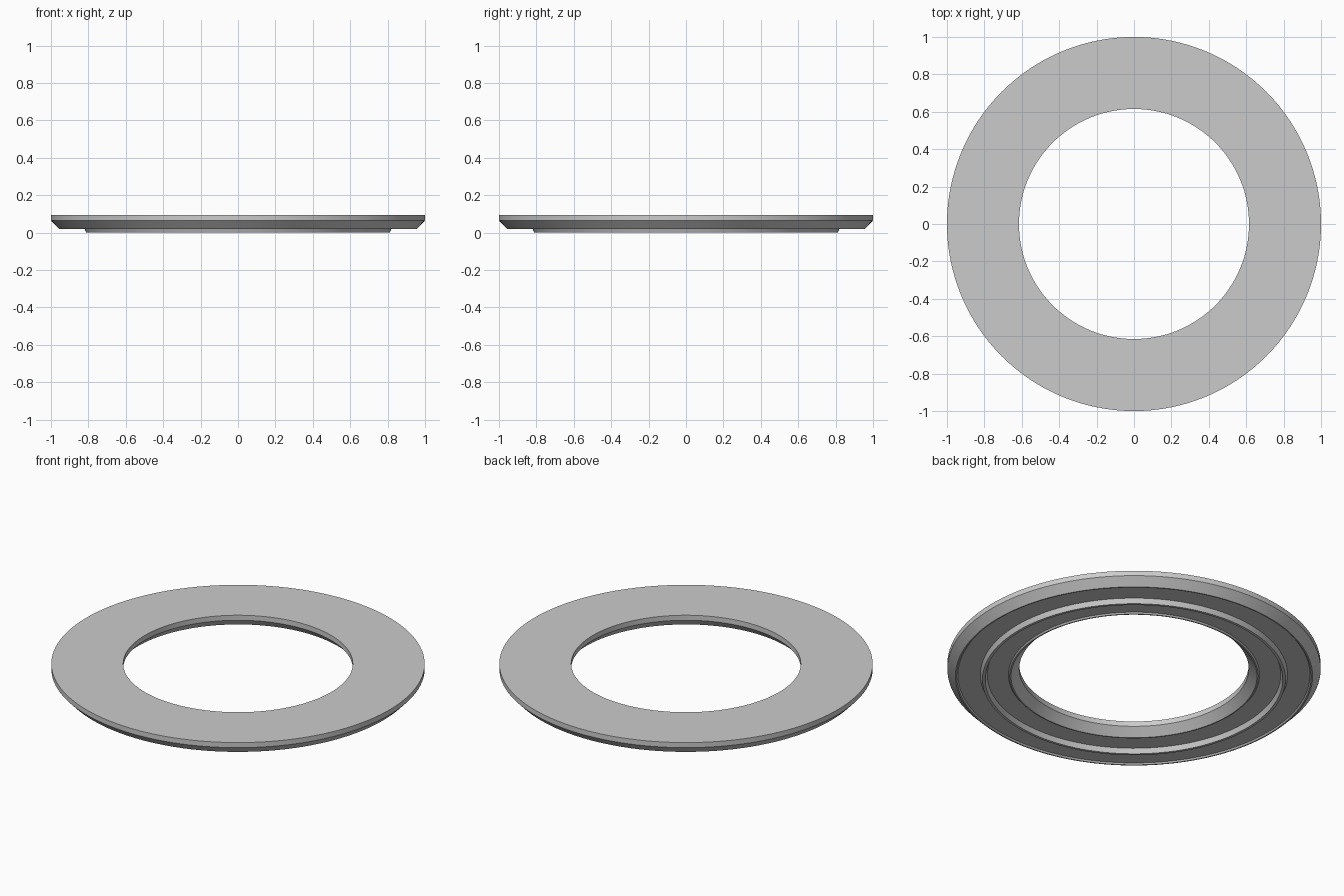
import bpy
import bmesh
import math

cube = bpy.data.objects.get("Cube")
if cube:
    bpy.data.objects.remove(cube, do_unlink=True)

SEGMENTS = 128

# Plain light grey finish
grey = bpy.data.materials.new("light_grey")
grey.use_nodes = True
colour = (0.6, 0.6, 0.6, 1)
grey.diffuse_color = colour
grey.node_tree.nodes["Principled BSDF"].inputs["Base Color"].default_value = colour


def lathe(name, profile, material):
    """Turn a closed (radius, height) profile around the z axis."""
    mesh = bpy.data.meshes.new(name)
    bm = bmesh.new()
    verts = [bm.verts.new((r, 0, z)) for r, z in profile]
    edges = [bm.edges.new((a, b)) for a, b in zip(verts, verts[1:] + verts[:1])]
    bmesh.ops.spin(bm, geom=verts + edges, cent=(0, 0, 0), axis=(0, 0, 1),
                   angle=math.tau, steps=SEGMENTS, use_merge=True)
    bmesh.ops.remove_doubles(bm, verts=bm.verts, dist=1e-5)
    bmesh.ops.recalc_face_normals(bm, faces=bm.faces)
    bm.to_mesh(mesh)
    bm.free()
    obj = bpy.data.objects.new(name, mesh)
    bpy.context.collection.objects.link(obj)
    mesh.materials.append(material)
    bpy.ops.object.select_all(action="DESELECT")
    obj.select_set(True)
    bpy.context.view_layer.objects.active = obj
    bpy.ops.object.shade_smooth_by_angle(angle=math.radians(20))
    return obj


# Flat ring: chamfered rims, shallow recess and a narrow rib underneath
TOP, CHAMFER, RIM, FLOOR = 0.095, 0.065, 0.02, 0.028
ring_profile = [
    (0.615, TOP), (1.0, TOP), (1.0, CHAMFER),
    (0.957, RIM), (0.95, RIM), (0.943, FLOOR),
    (0.823, FLOOR), (0.812, 0), (0.797, 0), (0.786, FLOOR),
    (0.673, FLOOR), (0.666, RIM), (0.659, RIM),
    (0.615, CHAMFER),
]
lathe("flanged_ring", ring_profile, grey)
